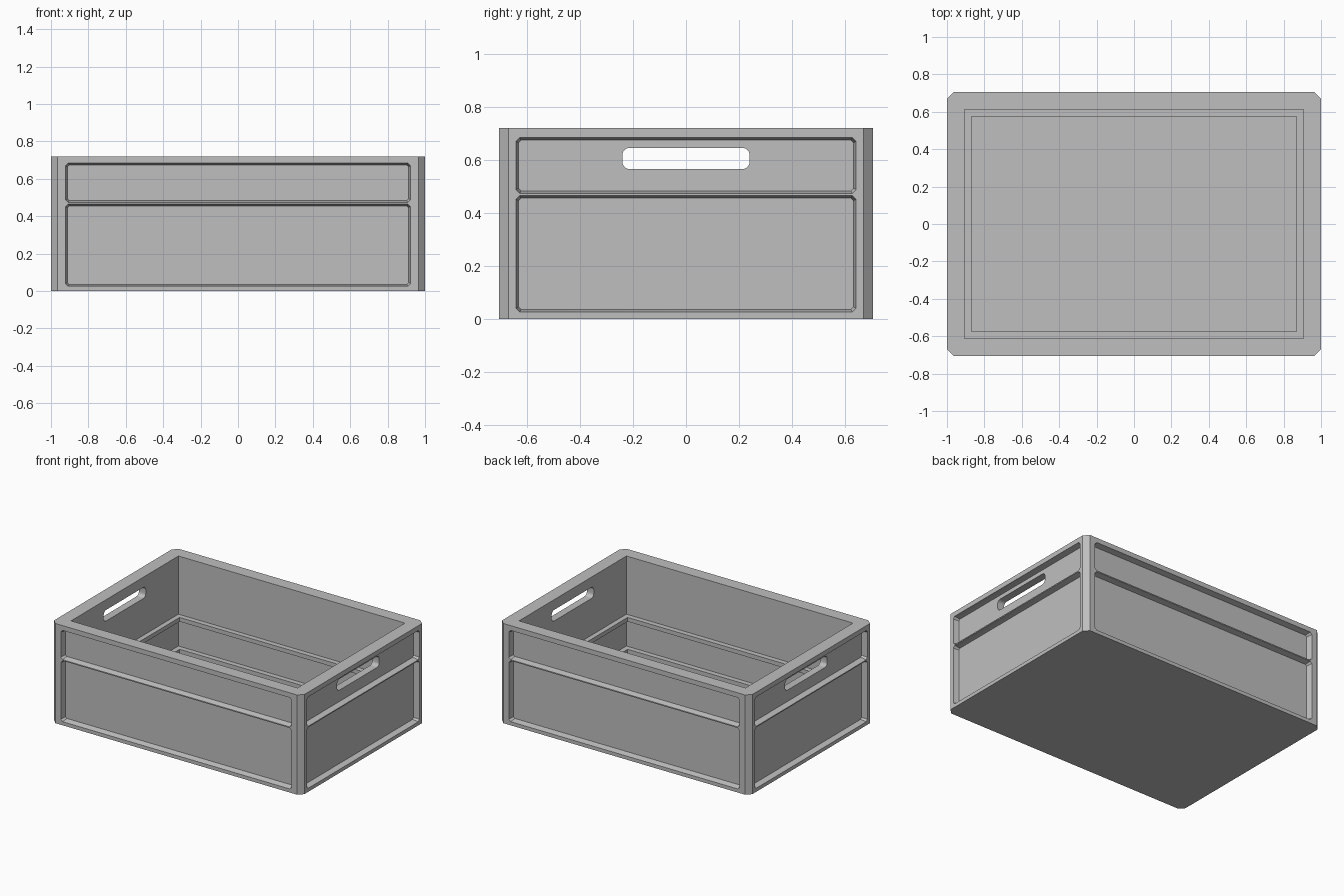
import bpy
import bmesh
import math
from mathutils import Matrix, Vector

if "Cube" in bpy.data.objects:
    bpy.data.objects.remove(bpy.data.objects["Cube"], do_unlink=True)

HALF_X, HALF_Y, HEIGHT = 1.0, 0.705, 0.72
RECESS, DRAFT = 0.04, 0.01

grey = bpy.data.materials.new("crate grey")
grey.use_nodes = True
colour = (0.52, 0.52, 0.52, 1)
grey.diffuse_color = colour
grey.node_tree.nodes["Principled BSDF"].inputs["Base Color"].default_value = colour


def rounded(half_u, half_v, radius, segments):
    """Outline of a rectangle whose corners are cut into arc segments."""
    points = []
    for i, (su, sv) in enumerate([(1, 1), (-1, 1), (-1, -1), (1, -1)]):
        for k in range(segments + 1):
            a = math.pi / 2 * (i + k / segments)
            points.append((su * (half_u - radius) + radius * math.cos(a),
                           sv * (half_v - radius) + radius * math.sin(a)))
    return points


def rectangle(half_u, half_v):
    return [(half_u, half_v), (-half_u, half_v), (-half_u, -half_v), (half_u, -half_v)]


def loft(name, rings, matrix=Matrix()):
    """Closed solid through (outline, level) rings."""
    bm = bmesh.new()
    loops = [[bm.verts.new(matrix @ Vector((u, v, w))) for u, v in outline]
             for outline, w in rings]
    count = len(loops[0])
    for low, high in zip(loops, loops[1:]):
        for i in range(count):
            j = (i + 1) % count
            bm.faces.new((low[i], low[j], high[j], high[i]))
    bm.faces.new(loops[0])
    bm.faces.new(loops[-1])
    bmesh.ops.recalc_face_normals(bm, faces=bm.faces)
    mesh = bpy.data.meshes.new(name)
    bm.to_mesh(mesh)
    bm.free()
    mesh.materials.append(grey)
    obj = bpy.data.objects.new(name, mesh)
    bpy.context.collection.objects.link(obj)
    return obj


def wall_frame(angle, distance, z):
    """Local u along the wall, v up, w outward."""
    return (Matrix.Rotation(angle, 4, "Z") @ Matrix.Translation((0, -distance, z))
            @ Matrix.Rotation(math.pi / 2, 4, "X"))


# Solid block with chamfered upright corners
crate = loft("crate", [(rounded(HALF_X, HALF_Y, 0.035, 1), 0),
                       (rounded(HALF_X, HALF_Y, 0.035, 1), HEIGHT)])

# Stepped cavity: floor, bottom ledge, lower wall, rib, upper wall
wide, narrow = rectangle(0.905, 0.613), rectangle(0.87, 0.576)
cutters = [loft("cavity_cutter", [
    (narrow, 0.035), (narrow, 0.07), (wide, 0.07), (wide, 0.27),
    (narrow, 0.27), (narrow, 0.30), (wide, 0.30), (wide, HEIGHT + 0.1)])]

# Recessed panels, two on each wall
for side in range(4):
    end = side % 2 == 1
    distance, half_width = (HALF_X, 0.642) if end else (HALF_Y, 0.922)
    for bottom, top in [(0.026, 0.466), (0.474, 0.685)]:
        half_height = (top - bottom) / 2
        face = rounded(half_width, half_height, 0.014, 1)
        back = rounded(half_width - DRAFT, half_height - DRAFT, 0.01, 1)
        frame = wall_frame(side * math.pi / 2, distance, (top + bottom) / 2)
        cutters.append(loft("panel_cutter", [(back, -RECESS), (face, 0), (face, 0.02)], frame))

# Hand holes through both end walls
for angle in (math.pi / 2, -math.pi / 2):
    hole = rounded(0.24, 0.04, 0.027, 6)
    cutters.append(loft("handle_cutter", [(hole, -0.2), (hole, 0.1)],
                        wall_frame(angle, HALF_X, 0.606)))

for cutter in cutters:
    cutter.hide_render = True
    cut = crate.modifiers.new("cut", "BOOLEAN")
    cut.operation = "DIFFERENCE"
    cut.solver = "EXACT"
    cut.object = cutter

# Bake the cuts and discard the cutters
graph = bpy.context.evaluated_depsgraph_get()
graph.update()
result = bpy.data.meshes.new_from_object(crate.evaluated_get(graph))
crate.modifiers.clear()
crate.data = result
crate.data.name = "crate"
for cutter in cutters:
    bpy.data.objects.remove(cutter, do_unlink=True)

# Soften only the small arcs of the hand holes
bpy.ops.object.select_all(action="DESELECT")
crate.select_set(True)
bpy.context.view_layer.objects.active = crate
bpy.ops.object.shade_smooth_by_angle(angle=math.radians(25))
